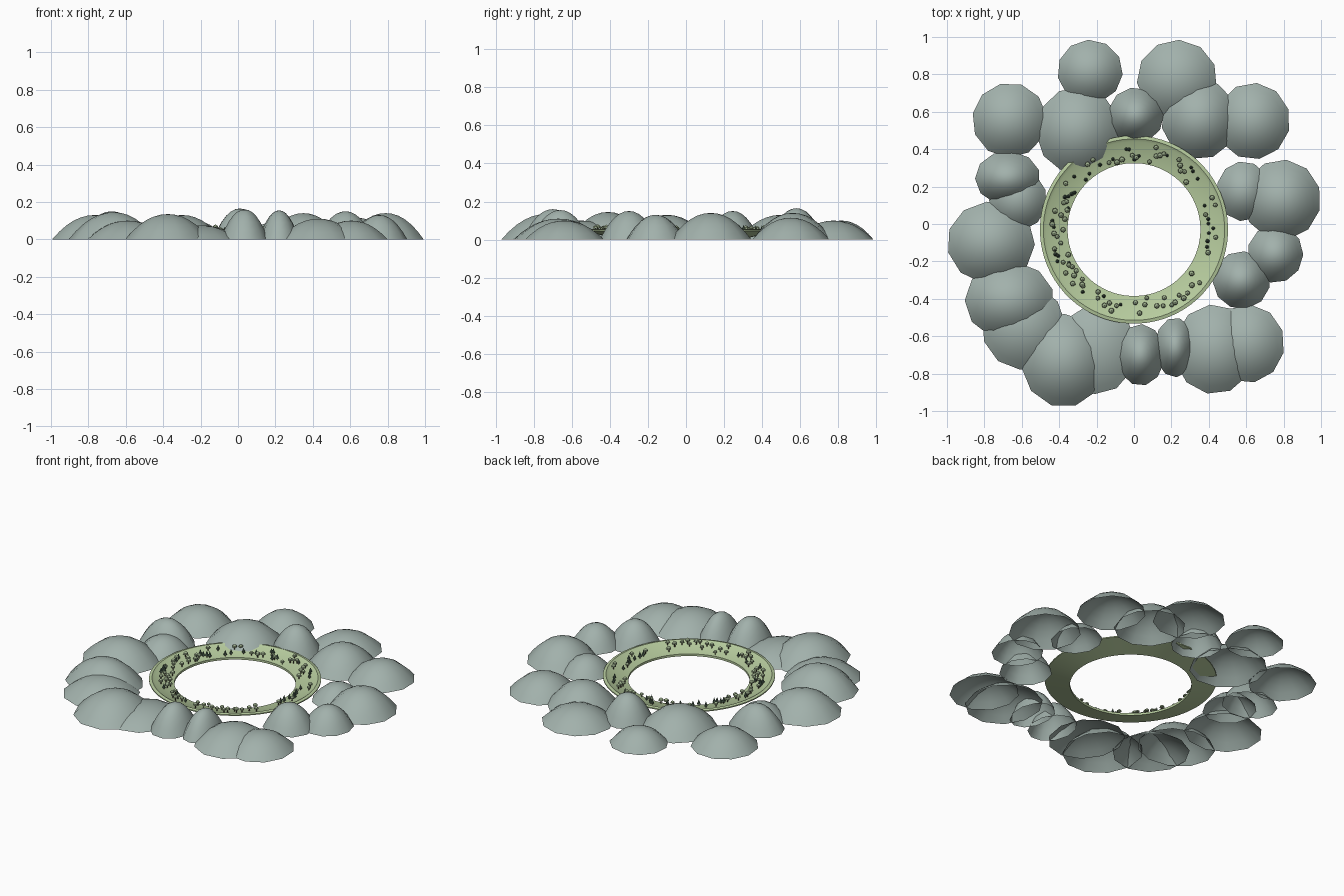
import bpy, bmesh, math, random
from mathutils import Matrix

if "Cube" in bpy.data.objects:
    bpy.data.objects.remove(bpy.data.objects["Cube"], do_unlink=True)
random.seed(7)
RING_CENTRE = (0, -0.03)


def material(name, rgb):
    m = bpy.data.materials.new(name)
    m.use_nodes = True
    m.diffuse_color = (*rgb, 1)
    bsdf = m.node_tree.nodes["Principled BSDF"]
    bsdf.inputs["Base Color"].default_value = (*rgb, 1)
    bsdf.inputs["Roughness"].default_value = 0.9
    return m


rock = material("grey green rock", (0.36, 0.44, 0.41))
grass = material("pale grass", (0.47, 0.60, 0.34))
leaf = material("sage leaf", (0.33, 0.42, 0.26))
pine = material("dark pine", (0.08, 0.13, 0.09))
bark = material("bark", (0.11, 0.08, 0.05))


def add_object(name, mesh, location=(0, 0, 0)):
    ob = bpy.data.objects.new(name, mesh)
    ob.location = location
    bpy.context.collection.objects.link(ob)
    return ob


def lathe(name, profile, sides, mat, closed=False):
    """Spin a (radius, height) profile round z; radius 0 makes a pole."""
    bm = bmesh.new()
    rings = []
    for r, z in profile:
        if r == 0:
            rings.append([bm.verts.new((0, 0, z))] * sides)
        else:
            rings.append([bm.verts.new((r * math.cos(a), r * math.sin(a), z))
                          for a in (math.tau * (i + 0.5) / sides for i in range(sides))])
    pairs = list(zip(rings, rings[1:])) + ([(rings[-1], rings[0])] if closed else [])
    for low, high in pairs:
        for i in range(sides):
            j = (i + 1) % sides
            corners = dict.fromkeys((low[i], low[j], high[j], high[i]))
            bm.faces.new(list(corners))
    mesh = bpy.data.meshes.new(name)
    bm.to_mesh(mesh)
    bm.free()
    mesh.materials.append(mat)
    return mesh


def smooth(mesh):
    mesh.polygons.foreach_set("use_smooth", [True] * len(mesh.polygons))


# Hills: open domes (x, y, x radius, y radius, height)
hills = [
    (-.235, .815, .175, .17, .10), (.23, .775, .215, .21, .10),
    (-.665, .555, .2, .2, .11), (-.30, .50, .225, .235, .13),
    (.01, .58, .15, .15, .165), (.35, .56, .205, .215, .14),
    (.635, .55, .2, .205, .115), (.585, .175, .145, .16, .10),
    (.79, .13, .21, .215, .14), (.755, -.16, .15, .155, .13),
    (.575, -.30, .155, .155, .15), (.605, -.64, .2, .21, .10),
    (.43, -.67, .22, .24, .11), (.22, -.66, .11, .16, .155),
    (.035, -.70, .13, .165, .16), (-.375, -.73, .23, .25, .135),
    (-.2, -.67, .215, .24, .075), (-.665, -.41, .24, .21, .145),
    (-.59, -.55, .225, .23, .10), (-.765, -.10, .235, .22, .13),
    (-.675, .245, .175, .145, .15), (-.62, .13, .155, .165, .10),
]
STEPS = 6
for x, y, rx, ry, h in hills:
    profile = [(1 - i / STEPS, 1 - (1 - i / STEPS) ** 2.1) for i in range(STEPS + 1)]
    dome = lathe("hill", profile, 11, rock)
    turn = Matrix.Rotation(random.uniform(0, 0.6), 4, 'Z')
    dome.transform(Matrix.Diagonal((rx, ry, h, 1)) @ turn)
    smooth(dome)
    add_object("hill", dome, (x, y, 0))

# Grassy ring sloping down to the open middle
slope = [(.355, .008), (.503, .045), (.503, .052), (.485, .056), (.47, .046), (.355, .022)]
ring = add_object("grass_ring", lathe("grass_ring", slope[::1], 72, grass, closed=True),
                  (*RING_CENTRE, 0))
bpy.context.view_layer.objects.active = ring
ring.select_set(True)
bpy.ops.object.shade_smooth_by_angle(angle=math.radians(30))


# Trees: a trunk and a crown in one mesh
def tree_mesh(name, crown, crown_mat):
    bm = bmesh.new()
    trunk = lathe("trunk", [(.0035, -.004), (.003, .022)], 5, bark)
    top = lathe("crown", crown, 7, crown_mat)
    bm.from_mesh(trunk)
    count = len(bm.faces)
    bm.from_mesh(top)
    bm.faces.ensure_lookup_table()
    for f in bm.faces[count:]:
        f.material_index = 1
    bmesh.ops.recalc_face_normals(bm, faces=bm.faces)
    mesh = bpy.data.meshes.new(name)
    bm.to_mesh(mesh)
    bm.free()
    for m in (bark, crown_mat):
        mesh.materials.append(m)
    for unused in (trunk, top):
        bpy.data.meshes.remove(unused)
    return mesh


broad = tree_mesh("round_tree", [(0, .016), (.015, .019), (.013, .028), (0, .037)], leaf)
conifer = tree_mesh("conifer", [(0, .009), (.011, .010), (.006, .025), (0, .042)], pine)

# Groves along the ring (start angle, end angle, trees)
groves = [(85, 96, 6), (65, 78, 6), (38, 58, 8), (0, 25, 7), (-18, -1, 5),
          (-45, -35, 3), (-75, -48, 8), (-90, -78, 4), (-122, -98, 8),
          (220, 232, 5), (190, 218, 14), (145, 186, 18), (115, 140, 6), (98, 112, 4)]
for start, end, count in groves:
    for i in range(count):
        a = math.radians(start + (end - start) * (i + random.uniform(.2, .8)) / count)
        r = random.uniform(.37, .455)
        z = .022 + (r - .355) * .21
        kind = conifer if random.random() < .3 else broad
        tree = add_object(kind.name, kind, (RING_CENTRE[0] + r * math.cos(a),
                                            RING_CENTRE[1] + r * math.sin(a), z))
        tree.rotation_euler.z = random.uniform(0, math.tau)
        tree.scale = [random.uniform(.8, 1.05)] * 3
